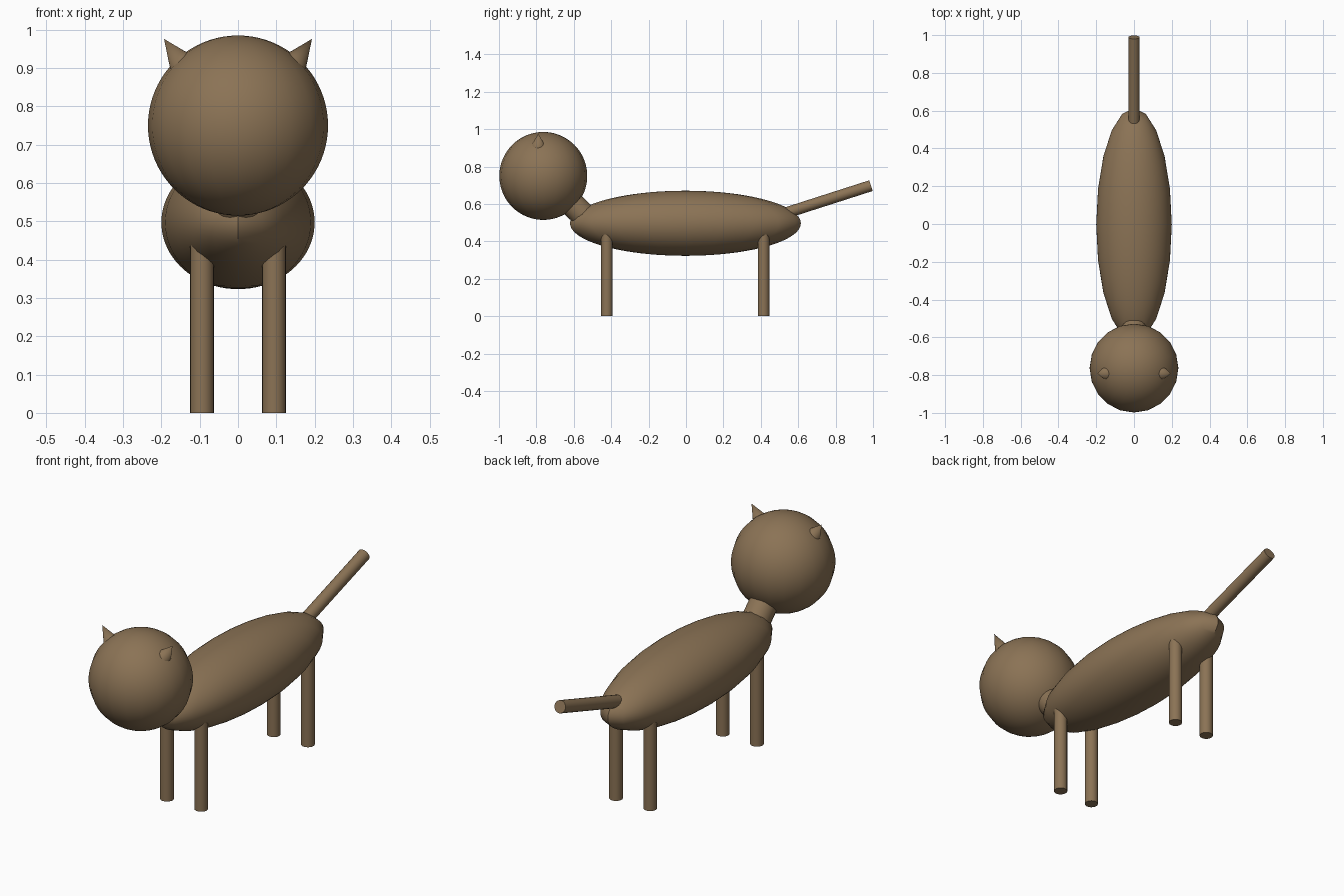
import bpy
import math
from mathutils import Vector

if "Cube" in bpy.data.objects:
    bpy.data.objects.remove(bpy.data.objects["Cube"])

brown = bpy.data.materials.new("warm brown")
brown.diffuse_color = (0.258, 0.171, 0.091, 1)
brown.use_nodes = True
brown.node_tree.nodes["Principled BSDF"].inputs["Base Color"].default_value = brown.diffuse_color


def finish(name):
    ob = bpy.context.object
    ob.name = name
    ob.data.materials.append(brown)
    bpy.ops.object.transform_apply(location=False, rotation=True, scale=True)
    bpy.ops.object.shade_smooth_by_angle(angle=math.radians(35))
    return ob


def ellipsoid(name, centre, radii):
    bpy.ops.mesh.primitive_uv_sphere_add(segments=20, ring_count=40, radius=1, location=centre)
    bpy.context.object.scale = radii
    return finish(name)


def rod(name, start, end, r1, r2=None):
    """Cylinder, or cone when r2 differs, between two points."""
    a, b = Vector(start), Vector(end)
    bpy.ops.mesh.primitive_cone_add(vertices=20, radius1=r1, radius2=r1 if r2 is None else r2,
                                    depth=(b - a).length, location=(a + b) / 2,
                                    rotation=(b - a).to_track_quat('Z', 'Y').to_euler())
    return finish(name)


# Body and head
ellipsoid("body", (0, -0.003, 0.497), (0.2, 0.617, 0.174))
ellipsoid("head", (0, -0.763, 0.75), (0.235, 0.235, 0.235))

# Neck and tail
rod("neck", (0, -0.543, 0.535), (0, -0.70, 0.69), 0.067)
rod("tail", (0, 0.50, 0.541), (0, 0.989, 0.698), 0.03)

# Legs and ears, mirrored left and right
for side, s in (("left", 1), ("right", -1)):
    rod(f"front_{side}_leg", (s * 0.094, -0.423, 0), (s * 0.094, -0.423, 0.45), 0.031)
    rod(f"back_{side}_leg", (s * 0.094, 0.415, 0), (s * 0.094, 0.415, 0.45), 0.031)
    rod(f"{side}_ear", (s * 0.138, -0.79, 0.899), (s * 0.193, -0.79, 0.976), 0.042, 0)
